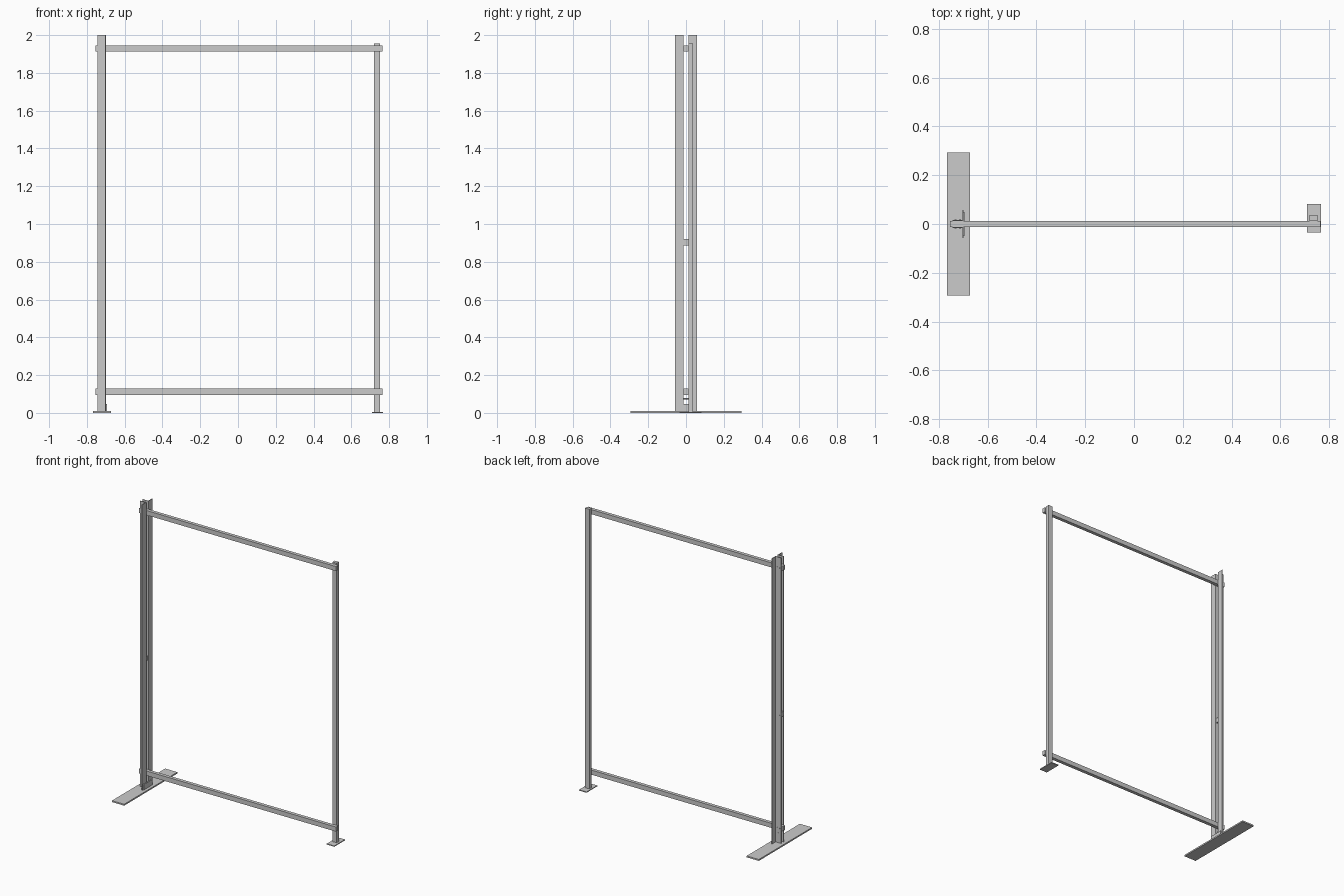
import bpy, bmesh, math
from mathutils import Matrix

if "Cube" in bpy.data.objects:
    bpy.data.objects.remove(bpy.data.objects["Cube"])


def make_object(name, bm):
    bmesh.ops.recalc_face_normals(bm, faces=bm.faces)
    mesh = bpy.data.meshes.new(name)
    bm.to_mesh(mesh)
    bm.free()
    ob = bpy.data.objects.new(name, mesh)
    bpy.context.collection.objects.link(ob)
    return ob


def box(name, x, y, z):
    bm = bmesh.new()
    bmesh.ops.create_cube(bm, size=1)
    for v in bm.verts:
        v.co = [lo + (c + 0.5) * (hi - lo) for c, (lo, hi) in zip(v.co, (x, y, z))]
    return make_object(name, bm)


def prism(name, profile, z0, z1):
    bm = bmesh.new()
    face = bm.faces.new([bm.verts.new((x, y, z0)) for x, y in profile])
    ext = bmesh.ops.extrude_face_region(bm, geom=[face])
    top = [g for g in ext["geom"] if isinstance(g, bmesh.types.BMVert)]
    bmesh.ops.translate(bm, verts=top, vec=(0, 0, z1 - z0))
    return make_object(name, bm)


def bolt(name, x, z, half_length):
    bm = bmesh.new()
    m = Matrix.Translation((x, 0, z)) @ Matrix.Rotation(math.pi / 2, 4, 'X')
    bmesh.ops.create_cone(bm, cap_ends=True, segments=12, radius1=0.004,
                          radius2=0.004, depth=half_length * 2, matrix=m)
    return make_object(name, bm)


# Feet
box("long_foot_plate", (-0.767, -0.673), (-0.293, 0.293), (0, 0.01))
box("small_foot_plate", (0.709, 0.767), (-0.035, 0.083), (0, 0.006))

# Twin angle posts, mirrored about the rail plane
t = 0.004
for label, s in (("front", -1), ("back", 1)):
    angle = [(-0.745, 0.012), (-0.699, 0.012), (-0.699, 0.057),
             (-0.699 - t, 0.057), (-0.699 - t, 0.012 + t), (-0.745, 0.012 + t)]
    prism(label + "_angle_post", [(x, s * y) for x, y in angle], 0.01, 2.0)

# Plate tying the angles at the foot, and the spacer at mid height
box("post_tie_plate", (-0.699, -0.693), (-0.048, 0.048), (0.01, 0.048))
box("post_spacer", (-0.742, -0.706), (-0.012, 0.012), (0.887, 0.92))

# Single slim post behind the rails
box("slim_post", (0.72, 0.753), (0.012, 0.036), (0.006, 1.955))

# Horizontal rails with bolts through the angle posts
for label, z in (("lower", 0.112), ("upper", 1.928)):
    box(label + "_rail", (-0.755, 0.764), (-0.012, 0.012), (z - 0.016, z + 0.016))
    for i, x in enumerate((-0.732, -0.714)):
        bolt(f"{label}_rail_bolt_{i}", x, z, 0.018)
for i, z in enumerate((0.04, 0.075)):
    bolt(f"foot_bolt_{i}", -0.722, z, 0.017)
for i, x in enumerate((-0.732, -0.714)):
    bolt(f"spacer_bolt_{i}", x, 0.904, 0.017)
